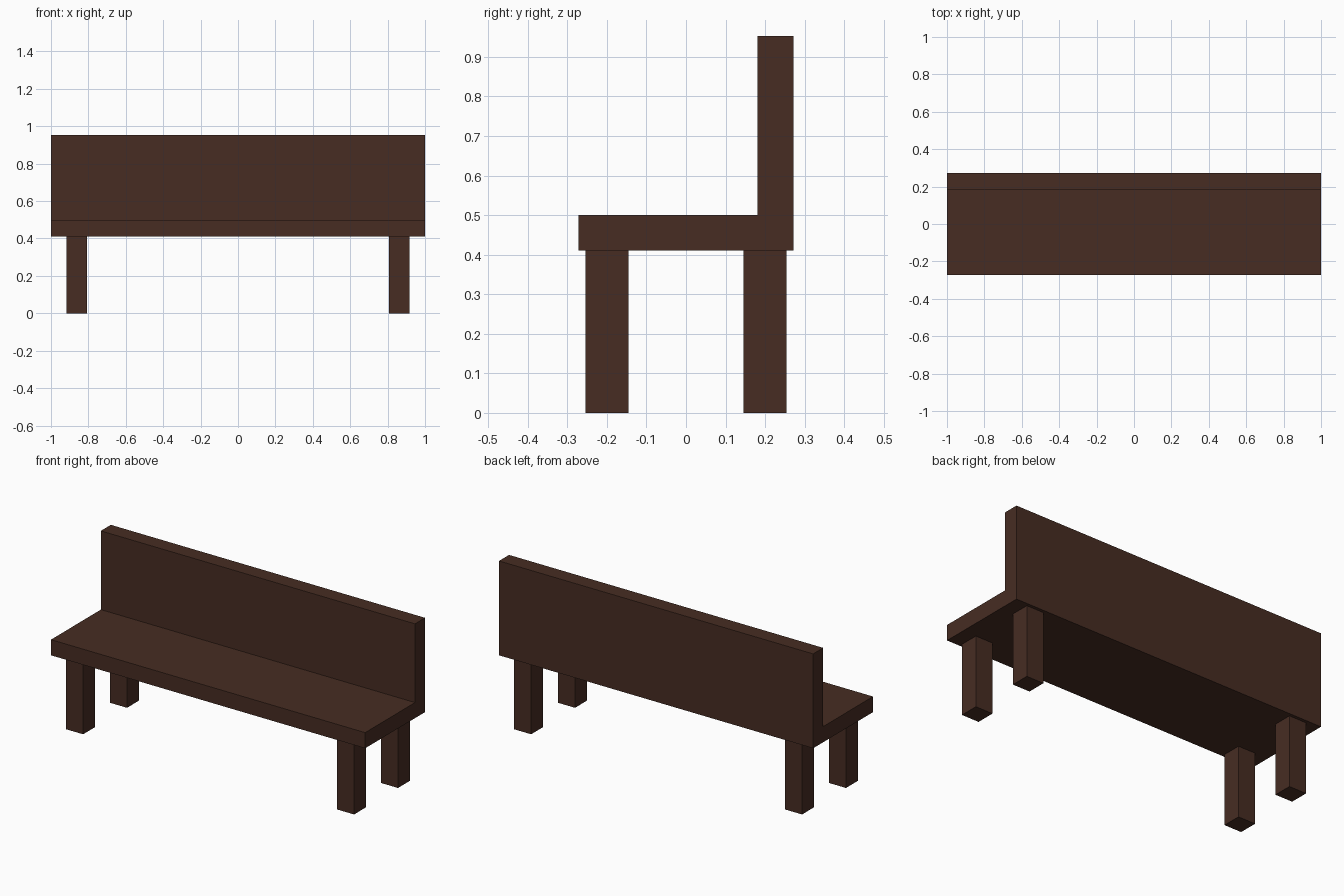
import bpy, bmesh
from mathutils import Vector

if "Cube" in bpy.data.objects:
    bpy.data.objects.remove(bpy.data.objects["Cube"])

wood = bpy.data.materials.new("dark brown wood")
wood.diffuse_color = (0.0625, 0.0255, 0.0163, 1.0)
wood.use_nodes = True
wood.node_tree.nodes["Principled BSDF"].inputs["Base Color"].default_value = wood.diffuse_color


def extrude_profile(name, points, offset):
    """Extrude a flat outline along an offset into a closed solid."""
    bm = bmesh.new()
    face = bm.faces.new([bm.verts.new(p) for p in points])
    result = bmesh.ops.extrude_face_region(bm, geom=[face], use_keep_orig=True)
    moved = [g for g in result["geom"] if isinstance(g, bmesh.types.BMVert)]
    bmesh.ops.translate(bm, verts=moved, vec=Vector(offset))
    bmesh.ops.recalc_face_normals(bm, faces=bm.faces)
    mesh = bpy.data.meshes.new(name)
    bm.to_mesh(mesh)
    bm.free()
    mesh.materials.append(wood)
    obj = bpy.data.objects.new(name, mesh)
    bpy.context.collection.objects.link(obj)
    return obj


# Seat and backrest: one L-shaped section running the full width
section = [(-0.272, 0.41), (0.272, 0.41), (0.272, 0.953),
           (0.181, 0.953), (0.181, 0.50), (-0.272, 0.50)]
extrude_profile("seat_and_backrest", [(-1, y, z) for y, z in section], (2, 0, 0))

# Four square legs
h = 0.0545
for side, sx in (("left", -1), ("right", 1)):
    for end, sy in (("front", -1), ("back", 1)):
        cx, cy = sx * 0.8625, sy * 0.1995
        foot = [(cx - h, cy - h, 0), (cx + h, cy - h, 0),
                (cx + h, cy + h, 0), (cx - h, cy + h, 0)]
        extrude_profile(f"{end}_{side}_leg", foot, (0, 0, 0.41))
